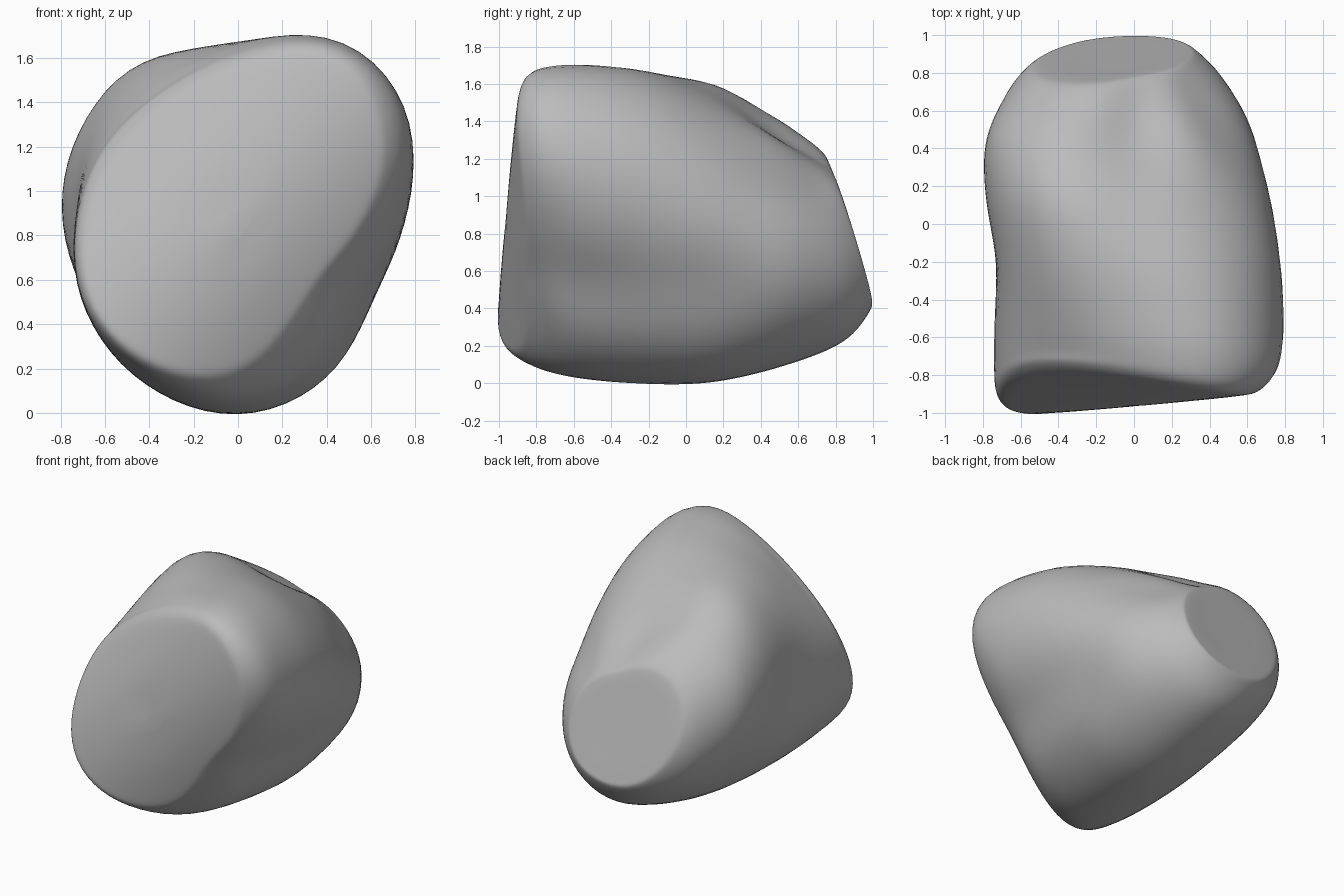
import bpy, bmesh, math
from mathutils import Vector

cube = bpy.data.objects.get("Cube")
if cube:
    bpy.data.objects.remove(cube, do_unlink=True)

MIDDLE_HEIGHT = 0.85
SIDES = 72
STEPS = 8

# Cross-sections from front to back: depth, slant across x, slant across z,
# bow, then radii in hundredths, counter-clockwise from +x
front_rim = (-.95, .06, .03, .5, [58, 80, 91, 75, 68, 69, 72, 78, 76, 70, 52, 46])
back_rim = (.85, .05, -.3, 0, [33, 30, 30, 32, 47, 58, 57, 53, 50, 46, 43, 38])
body = [
    (-.81, .03, .02, .3, [66, 90, 96, 79, 70, 71, 74, 80, 81, 79, 65, 55]),
    (-.55, 0, 0, .05, [74, 91, 96, 82, 75, 74, 74, 80, 84, 84, 73, 62]),
    (-.2, 0, 0, 0, [76, 86, 88, 82, 84, 79, 73, 79, 84, 87, 79, 68]),
    (.15, 0, 0, 0, [73, 73, 71, 71, 86, 84, 79, 77, 81, 86, 81, 70]),
    (.48, .03, -.06, 0, [62, 53, 54, 48, 71, 81, 79, 74, 74, 77, 73, 68]),
    (.72, .04, -.2, 0, [46, 38, 39, 38, 57, 68, 68, 66, 63, 64, 59, 53]),
]


def shrunk(section, factor, offset):
    """Copy of a section pulled toward its middle, used to close the ends."""
    return (section[0] + offset, *section[1:4], [r * factor for r in section[4]])


def spline(a, b, c, d, t):
    """Smooth curve from b to c."""
    return b + t / 2 * (c - a + t * (2 * a - 5 * b + 4 * c - d
                                     + t * (3 * (b - c) + d - a)))


def ring(section):
    """Smooth closed outline of one section."""
    depth, slant_x, slant_z, bow, radii = section
    count = len(radii)
    points = []
    for i in range(SIDES):
        k, t = divmod(i * count / SIDES, 1)
        near = [radii[(int(k) + j) % count] for j in (-1, 0, 1, 2)]
        r = spline(*near, t) / 100
        angle = math.tau * i / SIDES
        x, z = r * math.cos(angle), r * math.sin(angle)
        y = depth + slant_x * x + slant_z * z + bow * (z - x) ** 2 / 2
        points.append(Vector((x, y, z + MIDDLE_HEIGHT)))
    return points


sections = ([shrunk(front_rim, f, -.015) for f in (.04, .45, .86)] + [front_rim]
            + body + [back_rim]
            + [shrunk(back_rim, f, .02) for f in (.84, .45, .04)])
rings = [ring(s) for s in sections]

# Loft the sections into one closed stone
bm = bmesh.new()
loops = []
last = len(rings) - 1
for s in range(last):
    group = [rings[min(max(s + j, 0), last)] for j in (-1, 0, 1, 2)]
    for step in range(STEPS):
        loops.append([bm.verts.new(spline(*p, step / STEPS))
                      for p in zip(*group)])
loops.append([bm.verts.new(p) for p in rings[-1]])
for one, two in zip(loops, loops[1:]):
    for i in range(SIDES):
        j = (i + 1) % SIDES
        bm.faces.new((one[i], one[j], two[j], two[i]))
bm.faces.new(loops[0])
bm.faces.new(loops[-1])

# Weather the edges
for _ in range(12):
    bmesh.ops.smooth_vert(bm, verts=bm.verts, factor=.5, use_axis_x=True,
                          use_axis_y=True, use_axis_z=True)
bmesh.ops.recalc_face_normals(bm, faces=bm.faces)

mesh = bpy.data.meshes.new("boulder")
bm.to_mesh(mesh)
bm.free()
boulder = bpy.data.objects.new("boulder", mesh)
bpy.context.collection.objects.link(boulder)
for face in mesh.polygons:
    face.use_smooth = True

# Plain stone colour
stone = bpy.data.materials.new("stone_grey")
stone.use_nodes = True
colour = (.5, .5, .5, 1)
stone.diffuse_color = colour
stone.node_tree.nodes["Principled BSDF"].inputs["Base Color"].default_value = colour
mesh.materials.append(stone)
